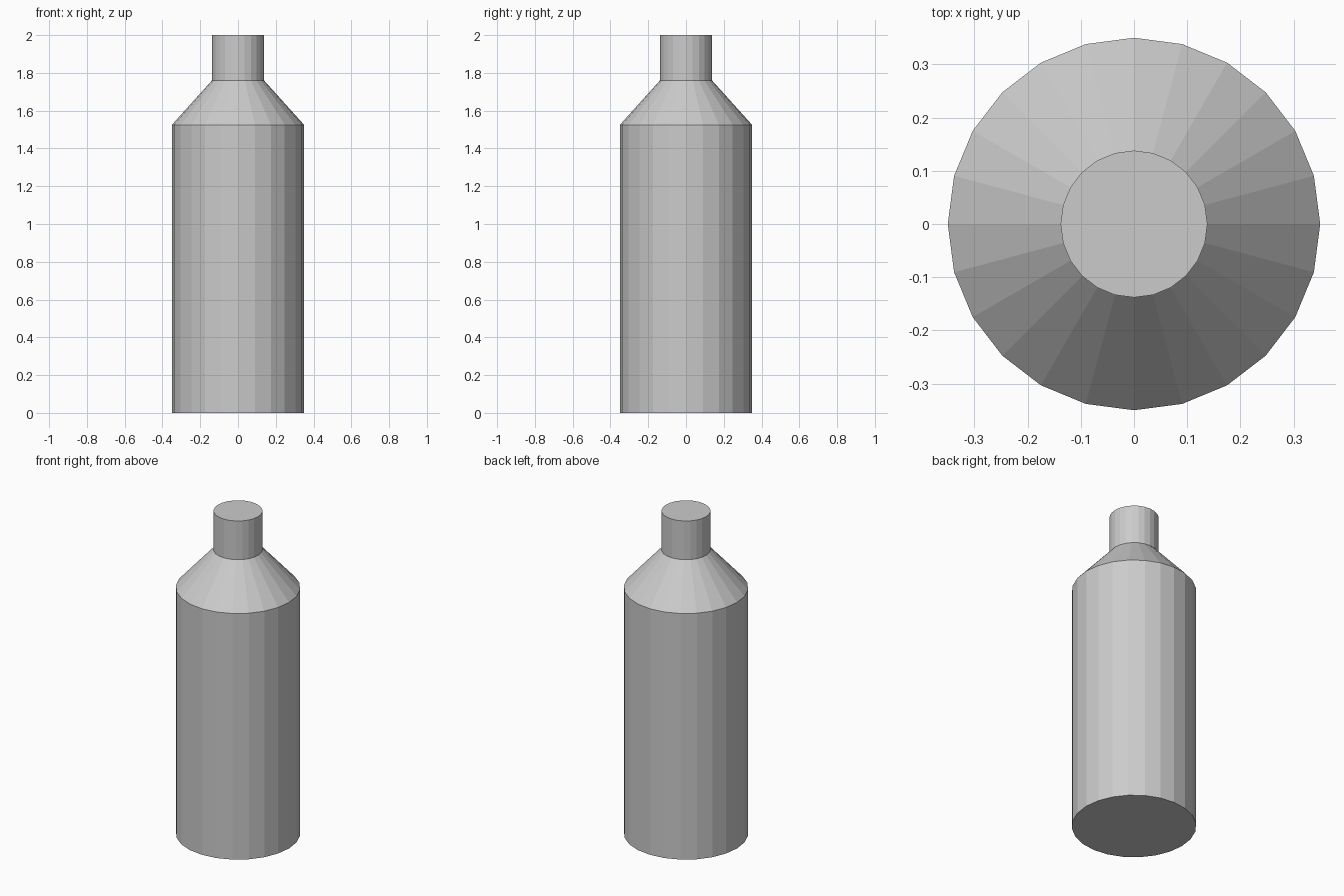
import bpy, bmesh
from math import cos, sin, tau

if "Cube" in bpy.data.objects:
    bpy.data.objects.remove(bpy.data.objects["Cube"])

SIDES = 24
# Bottle outline from base to top: (radius, height)
PROFILE = [(0.35, 0.0), (0.35, 1.525), (0.138, 1.76), (0.138, 2.0)]


def lathe(name, profile, sides):
    """Turn an outline into a closed, flat-faced solid around z."""
    bm = bmesh.new()
    rings = [[bm.verts.new((r * cos(tau * i / sides), r * sin(tau * i / sides), z))
              for i in range(sides)] for r, z in profile]
    for low, high in zip(rings, rings[1:]):
        for i in range(sides):
            j = (i + 1) % sides
            bm.faces.new((low[i], low[j], high[j], high[i]))
    bm.faces.new(rings[0][::-1])
    bm.faces.new(rings[-1])
    mesh = bpy.data.meshes.new(name)
    bm.to_mesh(mesh)
    bm.free()
    obj = bpy.data.objects.new(name, mesh)
    bpy.context.collection.objects.link(obj)
    return obj


# Body, sloping shoulder and neck in one turned shape
lathe("bottle", PROFILE, SIDES)
